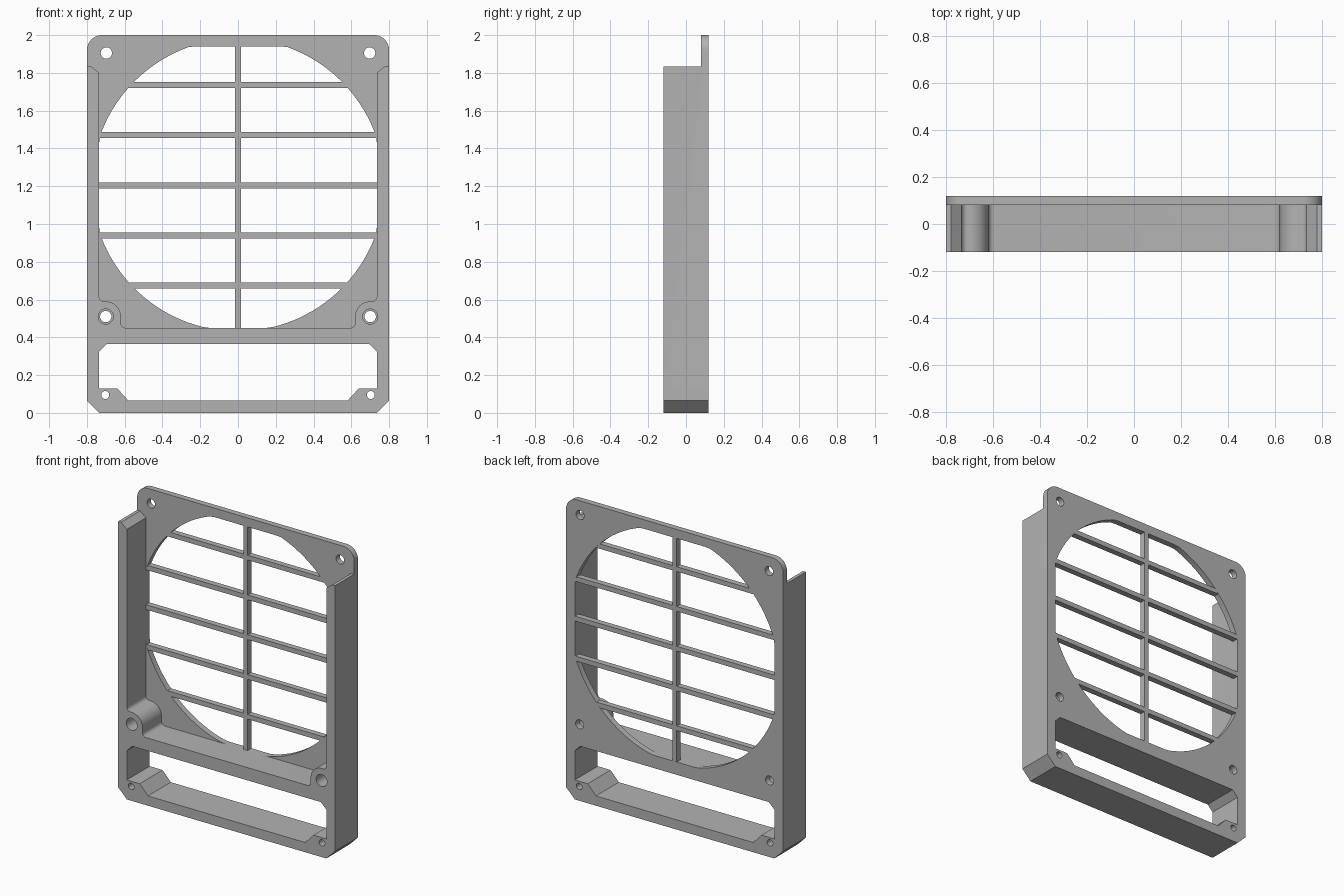
import bpy, bmesh
from math import sin, cos, pi, sqrt, radians

if "Cube" in bpy.data.objects:
    bpy.data.objects.remove(bpy.data.objects["Cube"], do_unlink=True)

grey = bpy.data.materials.new("plain grey")
grey.use_nodes = True
grey.diffuse_color = (0.45, 0.45, 0.45, 1)
grey.node_tree.nodes["Principled BSDF"].inputs["Base Color"].default_value = grey.diffuse_color

FRONT, PLATE, BACK = -0.12, 0.08, 0.12   # depth levels
INNER = 0.735                            # inner face of the side walls
FLOOR = 0.45                             # top of the cross rail
MID, RADIUS = 1.207, 0.775               # fan opening


def arc(cx, cz, r, a0, a1, n=12):
    angles = [radians(a0 + (a1 - a0) * i / n) for i in range(n + 1)]
    return [(cx + r * cos(a), cz + r * sin(a)) for a in angles]


def mirrored(half):
    """Close a right-hand outline with its mirror image."""
    return half + [(-x, z) for x, z in reversed(half)]


def prism(name, outline, y0, y1):
    bm = bmesh.new()
    face = bm.faces.new([bm.verts.new((x, y0, z)) for x, z in outline])
    grown = bmesh.ops.extrude_face_region(bm, geom=[face])["geom"]
    moved = [v for v in grown if isinstance(v, bmesh.types.BMVert)]
    bmesh.ops.translate(bm, verts=moved, vec=(0, y1 - y0, 0))
    bmesh.ops.recalc_face_normals(bm, faces=bm.faces)
    mesh = bpy.data.meshes.new(name)
    bm.to_mesh(mesh)
    bm.free()
    mesh.materials.append(grey)
    obj = bpy.data.objects.new(name, mesh)
    bpy.context.collection.objects.link(obj)
    return obj


def select(obj):
    bpy.ops.object.select_all(action="DESELECT")
    obj.select_set(True)
    bpy.context.view_layer.objects.active = obj


def cut(body, outline, y0, y1):
    cutter = prism("cutter", outline, y0, y1)
    cutter.hide_render = True
    select(body)
    mod = body.modifiers.new("cut", "BOOLEAN")
    mod.operation, mod.solver, mod.object = "DIFFERENCE", "EXACT", cutter
    bpy.ops.object.modifier_apply(modifier=mod.name)
    bpy.data.objects.remove(cutter, do_unlink=True)


# Solid body: chamfered feet, rounded top corners
housing = prism("fan_housing",
                mirrored([(0.735, 0), (0.8, 0.065)] + arc(0.72, 1.92, 0.08, 0, 90)),
                FRONT, BACK)

# Front pocket leaving side walls, cross rail and the two screw bosses
pocket = [(0.595, FLOOR)] + arc(0.595, FLOOR + 0.025, 0.025, -90, 0, 6)[1:]
pocket += arc(0.70, 0.51, 0.08, 180, 90)
pocket += arc(0.71, 0.615, 0.025, -90, 0, 6)
pocket += [(INNER, 1.80), (0.778, 1.835), (0.9, 1.835), (0.9, 2.1)]
cut(housing, mirrored(pocket), -0.3, PLATE)

# Fan opening: a circle flattened on all four sides
opening = [(max(-INNER, min(INNER, x)), max(FLOOR, min(1.94, z)))
           for x, z in arc(0, MID, RADIUS, 0, 360, 128)[:-1]]
cut(housing, opening, 0.03, 0.3)

# Lower window with angled corners
window = [(0.58, 0.065), (0.64, 0.13), (INNER, 0.13), (INNER, 0.325), (0.695, 0.365)]
cut(housing, mirrored(window), -0.3, 0.3)

# Screw holes, with wider front bores in the bosses
for side in (-1, 1):
    for x, z, r, end in ((0.697, 1.905, 0.03, 0.3), (0.70, 0.51, 0.03, 0.3),
                         (0.70, 0.51, 0.04, PLATE), (0.703, 0.095, 0.021, 0.3)):
        cut(housing, arc(side * x, z, r, 0, 360, 32)[:-1], -0.3, end)

select(housing)
bpy.ops.object.shade_smooth_by_angle(angle=radians(25))


# Grille bars, ends sunk slightly into the plate
def bar(name, x, z0, z1):
    prism(name, [(-x, z0), (x, z0), (x, z1), (-x, z1)], PLATE + 0.0005, BACK - 0.0005)


for i in range(5):
    z = 0.675 + 0.265 * i
    reach = min(INNER, sqrt(RADIUS ** 2 - (z - MID) ** 2)) + 0.012
    bar(f"grille_bar_{i + 1}", reach, z - 0.016, z + 0.016)
bar("grille_upright", 0.015, FLOOR - 0.005, 1.945)
